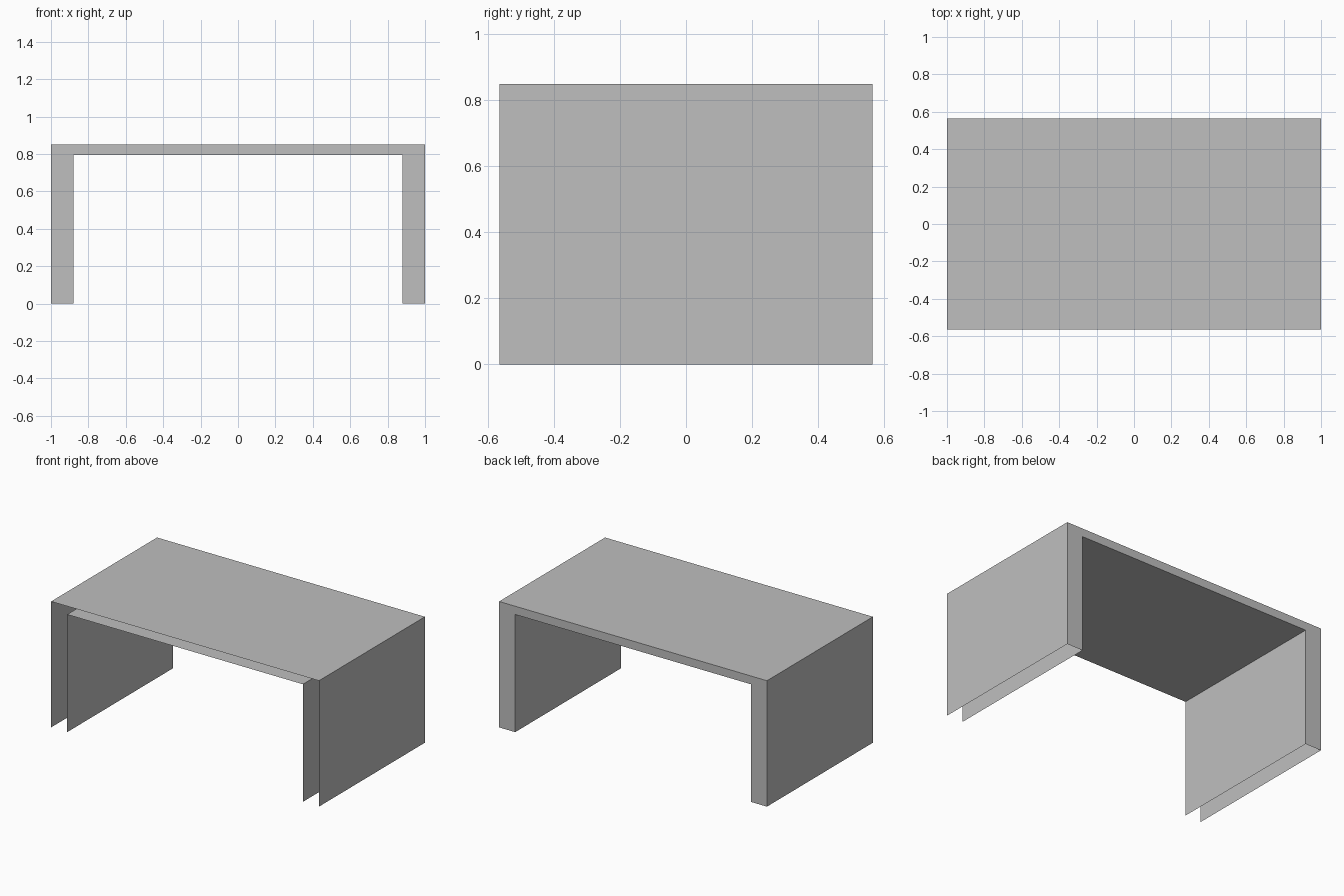
import bpy
import bmesh
from mathutils import Vector

if "Cube" in bpy.data.objects:
    bpy.data.objects.remove(bpy.data.objects["Cube"], do_unlink=True)

half_width, half_depth, height = 1.0, 0.565, 0.85
inner_x, inner_z = 0.88, 0.794

# Plain grey finish
grey = bpy.data.materials.new("plain_grey")
grey.use_nodes = True
colour = (0.52, 0.52, 0.52, 1)
grey.diffuse_color = colour
grey.node_tree.nodes["Principled BSDF"].inputs["Base Color"].default_value = colour

# Bridge-shaped profile, drawn on the back plane
half = [(half_width, 0), (half_width, height)]
inner = [(inner_x, inner_z), (inner_x, 0)]
profile = (half + [(-x, z) for x, z in reversed(half)]
           + [(-x, z) for x, z in reversed(inner)] + inner)

bm = bmesh.new()
back = bm.faces.new([bm.verts.new((x, half_depth, z)) for x, z in profile])

# Extrude to the front for the top, underside and leg panels
front = bmesh.ops.extrude_face_region(bm, geom=[back], use_keep_orig=True)["geom"]
bmesh.ops.translate(bm, vec=Vector((0, -2 * half_depth, 0)),
                    verts=[v for v in front if isinstance(v, bmesh.types.BMVert)])
bmesh.ops.recalc_face_normals(bm, faces=bm.faces)

# Leave the shell open at the front and under the legs
open_faces = [f for f in bm.faces
              if f.normal.y < -0.9 or all(v.co.z < 0.01 for v in f.verts)]
bmesh.ops.delete(bm, geom=open_faces, context="FACES")

mesh = bpy.data.meshes.new("table_shell")
bm.to_mesh(mesh)
bm.free()
mesh.materials.append(grey)
bpy.context.collection.objects.link(bpy.data.objects.new("table_shell", mesh))
